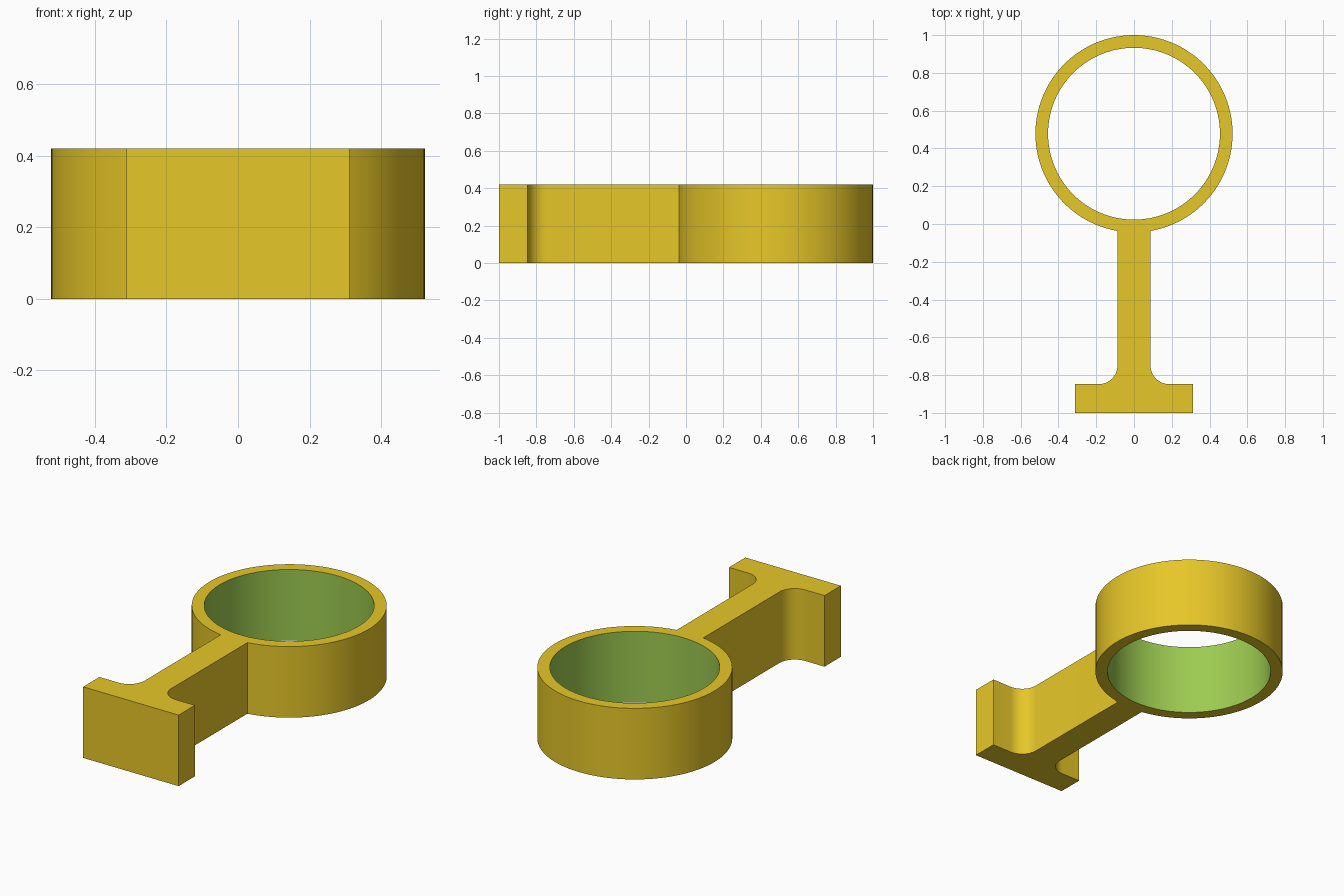
import bpy, bmesh, math

if "Cube" in bpy.data.objects:
    bpy.data.objects.remove(bpy.data.objects["Cube"])

HEIGHT = 0.42
RING_Y, R_OUT, R_IN = 0.478, 0.522, 0.455
STEM, FILLET = 0.087, 0.1
FOOT_X, FOOT_TOP = 0.312, -0.848


def arc(cx, cy, r, a0, a1, n):
    """Points along an arc, both ends included."""
    return [(cx + r * math.cos(a0 + (a1 - a0) * i / n),
             cy + r * math.sin(a0 + (a1 - a0) * i / n)) for i in range(n + 1)]


def material(name, colour):
    m = bpy.data.materials.new(name)
    m.diffuse_color = (*colour, 1)
    m.use_nodes = True
    m.node_tree.nodes["Principled BSDF"].inputs["Base Color"].default_value = m.diffuse_color
    return m


# Right half of the outline: foot, fillet and stem
right = [(FOOT_X, -1), (FOOT_X, FOOT_TOP)]
right += arc(STEM + FILLET, FOOT_TOP + FILLET, FILLET, 1.5 * math.pi, math.pi, 12)
# Outer ring arc, from the right side of the stem round to the left
gap = math.asin(STEM / R_OUT)
ring = arc(0, RING_Y, R_OUT, -math.pi / 2 + gap, 1.5 * math.pi - gap, 96)
outline = right + ring + [(-x, y) for x, y in reversed(right)]
hole = arc(0, RING_Y, R_IN, 0, 2 * math.pi, 96)[:-1]

# Fill between the outline and the hole, then extrude upwards
bm = bmesh.new()
edges = []
for loop in (outline, hole):
    vs = [bm.verts.new((x, y, 0)) for x, y in loop]
    edges += [bm.edges.new((vs[i - 1], vs[i])) for i in range(len(vs))]
bmesh.ops.triangle_fill(bm, edges=edges, use_beauty=True)
geom = bmesh.ops.extrude_face_region(bm, geom=bm.faces[:], use_keep_orig=True)["geom"]
bmesh.ops.translate(bm, vec=(0, 0, HEIGHT),
                    verts=[v for v in geom if isinstance(v, bmesh.types.BMVert)])
bmesh.ops.recalc_face_normals(bm, faces=bm.faces[:])

# The bore wall is green, everything else is gold
for f in bm.faces:
    c = f.calc_center_median()
    if abs(f.normal.z) < 0.5 and math.hypot(c.x, c.y - RING_Y) < R_IN + 0.01:
        f.material_index = 1

mesh = bpy.data.meshes.new("ring_bracket")
bm.to_mesh(mesh)
bm.free()
mesh.materials.append(material("gold_yellow", (0.947, 0.679, 0.025)))
mesh.materials.append(material("bore_green", (0.337, 0.597, 0.082)))
bracket = bpy.data.objects.new("ring_bracket", mesh)
bpy.context.collection.objects.link(bracket)
bpy.context.view_layer.objects.active = bracket
bracket.select_set(True)
bpy.ops.object.shade_smooth_by_angle(angle=math.radians(30))
